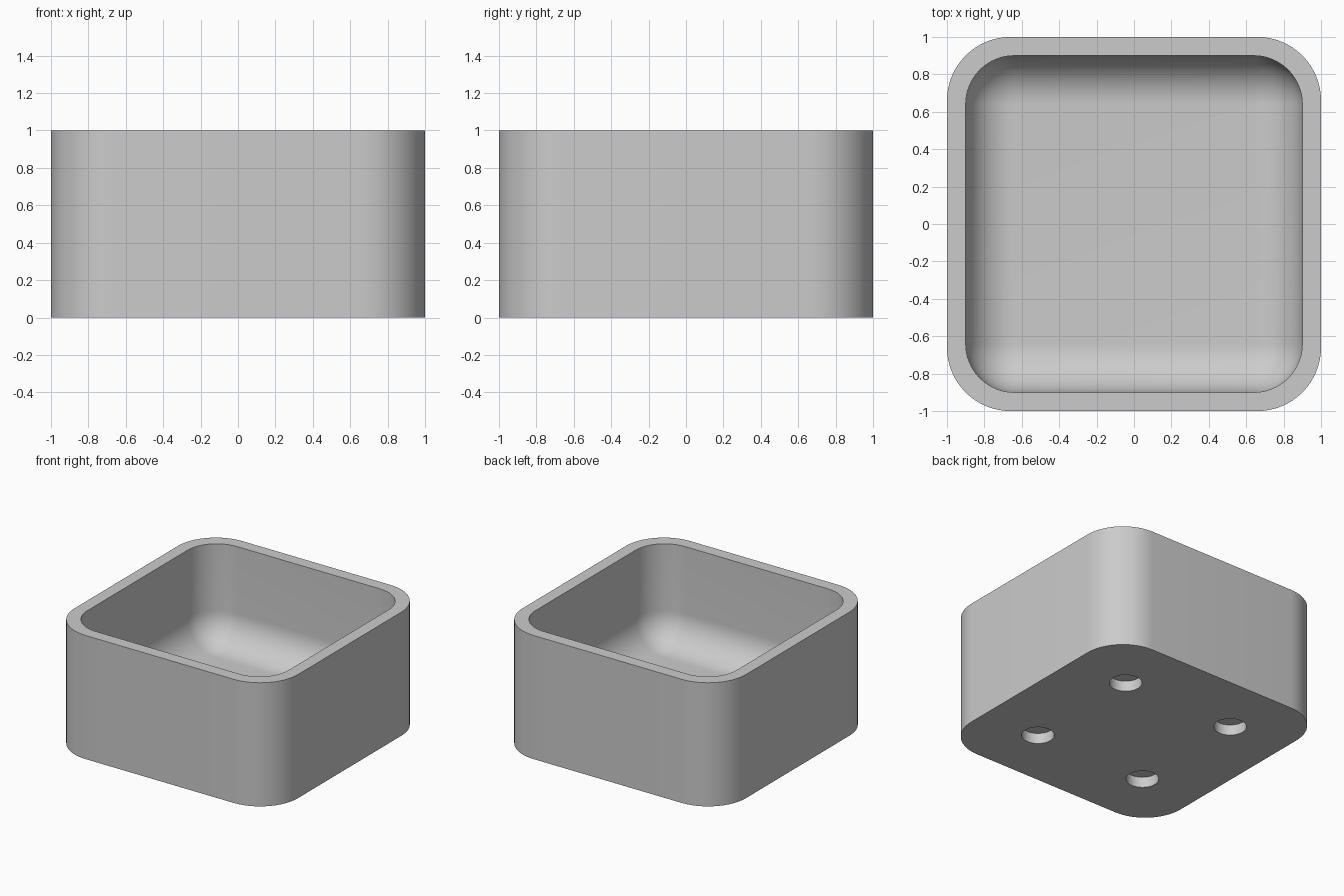
import bpy, bmesh, math

cube = bpy.data.objects.get("Cube")
if cube:
    bpy.data.objects.remove(cube)

HEIGHT = 1.0
FLOOR = 0.2
OUTER_R = 0.34
INNER_R = 0.26
STEPS = 16

# Plain grey material
grey = bpy.data.materials.new("grey")
grey.use_nodes = True
colour = (0.6, 0.6, 0.6, 1)
grey.diffuse_color = colour
grey.node_tree.nodes["Principled BSDF"].inputs["Base Color"].default_value = colour


def ring(bm, half, radius, z):
    """Rounded square loop of vertices at height z."""
    verts = []
    for quarter, (sx, sy) in enumerate([(1, 1), (-1, 1), (-1, -1), (1, -1)]):
        for i in range(STEPS + 1):
            a = (quarter + i / STEPS) * math.pi / 2
            verts.append(bm.verts.new((sx * (half - radius) + radius * math.cos(a),
                                       sy * (half - radius) + radius * math.sin(a), z)))
    return verts


def bridge(bm, low, high):
    n = len(low)
    for i in range(n):
        j = (i + 1) % n
        bm.faces.new((low[i], low[j], high[j], high[i]))


# Box: outer wall, flat rim, inner wall, then the rounded cavity floor
bm = bmesh.new()
loops = [ring(bm, 1, OUTER_R, 0), ring(bm, 1, OUTER_R, HEIGHT),
         ring(bm, 0.9, INNER_R, HEIGHT)]
for i in range(STEPS + 1):
    a = i / STEPS * math.pi / 2
    r = INNER_R * math.cos(a)
    loops.append(ring(bm, 0.9 - INNER_R + r, r, FLOOR + INNER_R * (1 - math.sin(a))))
for low, high in zip(loops, loops[1:]):
    bridge(bm, low, high)
bm.faces.new(loops[0][::-1])
bm.faces.new(loops[-1])
bmesh.ops.remove_doubles(bm, verts=bm.verts, dist=1e-5)
bmesh.ops.recalc_face_normals(bm, faces=bm.faces)
mesh = bpy.data.meshes.new("open_box")
bm.to_mesh(mesh)
bm.free()
box = bpy.data.objects.new("open_box", mesh)
bpy.context.collection.objects.link(box)
mesh.materials.append(grey)

# Four round blind holes in the underside
cutters = []
for x in (-0.5, 0.5):
    for y in (-0.5, 0.5):
        bpy.ops.mesh.primitive_cylinder_add(vertices=48, radius=0.12, depth=0.2,
                                            location=(x, y, -0.015))
        cutter = bpy.context.object
        cutter.name = "hole_cutter"
        cutter.hide_render = True
        cutter.data.materials.append(grey)
        cutters.append(cutter)

bpy.ops.object.select_all(action='DESELECT')
box.select_set(True)
bpy.context.view_layer.objects.active = box
for cutter in cutters:
    mod = box.modifiers.new("hole", 'BOOLEAN')
    mod.operation = 'DIFFERENCE'
    mod.solver = 'EXACT'
    mod.object = cutter
    bpy.ops.object.modifier_apply(modifier=mod.name)
for cutter in cutters:
    bpy.data.objects.remove(cutter)
bpy.ops.object.shade_smooth_by_angle(angle=math.radians(30))
